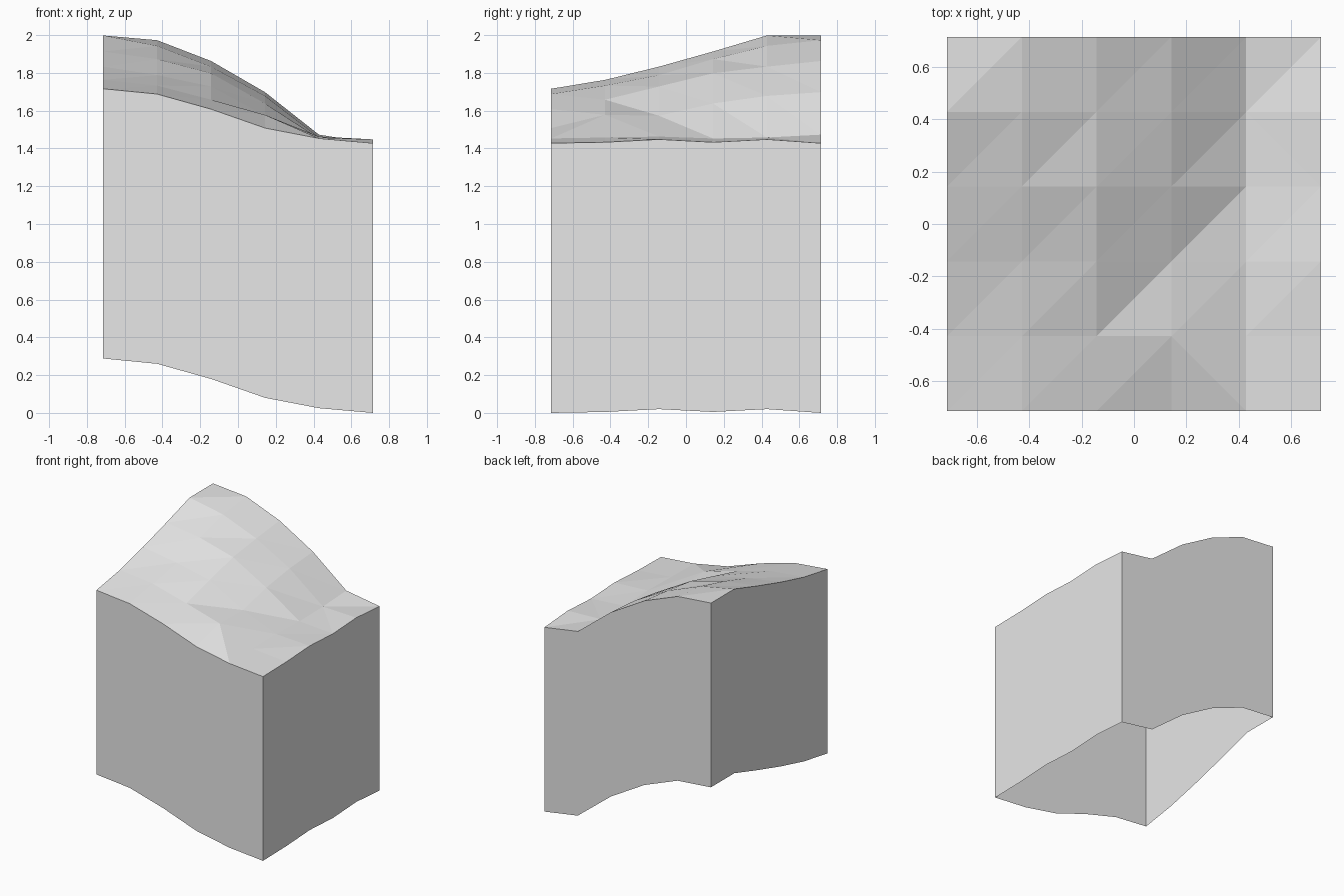
import bpy
import bmesh

cube = bpy.data.objects.get("Cube")
if cube:
    bpy.data.objects.remove(cube, do_unlink=True)

N = 6            # grid points per side
SIZE = 1.428     # width, and height of the walls
# Ground heights, one row per step from front to back
HEIGHTS = [
    [1.718, 1.69, 1.61, 1.51, 1.455, 1.43],
    [1.765, 1.735, 1.66, 1.58, 1.46, 1.435],
    [1.835, 1.79, 1.73, 1.575, 1.465, 1.45],
    [1.915, 1.875, 1.80, 1.64, 1.455, 1.435],
    [2.0, 1.945, 1.835, 1.68, 1.46, 1.45],
    [2.0, 1.975, 1.865, 1.70, 1.475, 1.43],
]
FLIPPED = {(3, 0), (4, 0), (4, 3)}   # cells split along the other diagonal

grey = bpy.data.materials.new("light_grey")
grey.use_nodes = True
grey.diffuse_color = (0.8, 0.8, 0.8, 1)
grey.node_tree.nodes["Principled BSDF"].inputs["Base Color"].default_value = (0.8, 0.8, 0.8, 1)


def coord(i):
    return (i / (N - 1) - 0.5) * SIZE


bm = bmesh.new()

# Faceted ground surface
top = [[bm.verts.new((coord(i), coord(j), HEIGHTS[j][i])) for i in range(N)]
       for j in range(N)]
for j in range(N - 1):
    for i in range(N - 1):
        a, b = top[j][i], top[j][i + 1]
        c, d = top[j + 1][i + 1], top[j + 1][i]
        if (i, j) in FLIPPED:
            tris = ((a, b, d), (b, c, d))
        else:
            tris = ((a, b, c), (a, c, d))
        for tri in tris:
            bm.faces.new(tri)

# Side walls hang from the rim; the underside is open
rim = [e for e in bm.edges if e.is_boundary]
skirt = bmesh.ops.extrude_edge_only(bm, edges=rim)["geom"]
low = [v for v in skirt if isinstance(v, bmesh.types.BMVert)]
bmesh.ops.translate(bm, verts=low, vec=(0, 0, -SIZE))
for v in low:
    v.co.z = max(v.co.z, 0)
bmesh.ops.recalc_face_normals(bm, faces=bm.faces[:])
# Make sure the ground faces up
bm.normal_update()
if sum(f.normal.z for f in bm.faces) < 0:
    bmesh.ops.reverse_faces(bm, faces=bm.faces[:])
lowest = min(v.co.z for v in bm.verts)
bmesh.ops.translate(bm, verts=bm.verts[:], vec=(0, 0, -lowest))

mesh = bpy.data.meshes.new("terrain_block")
bm.to_mesh(mesh)
bm.free()
mesh.materials.append(grey)
block = bpy.data.objects.new("terrain_block", mesh)
bpy.context.collection.objects.link(block)
